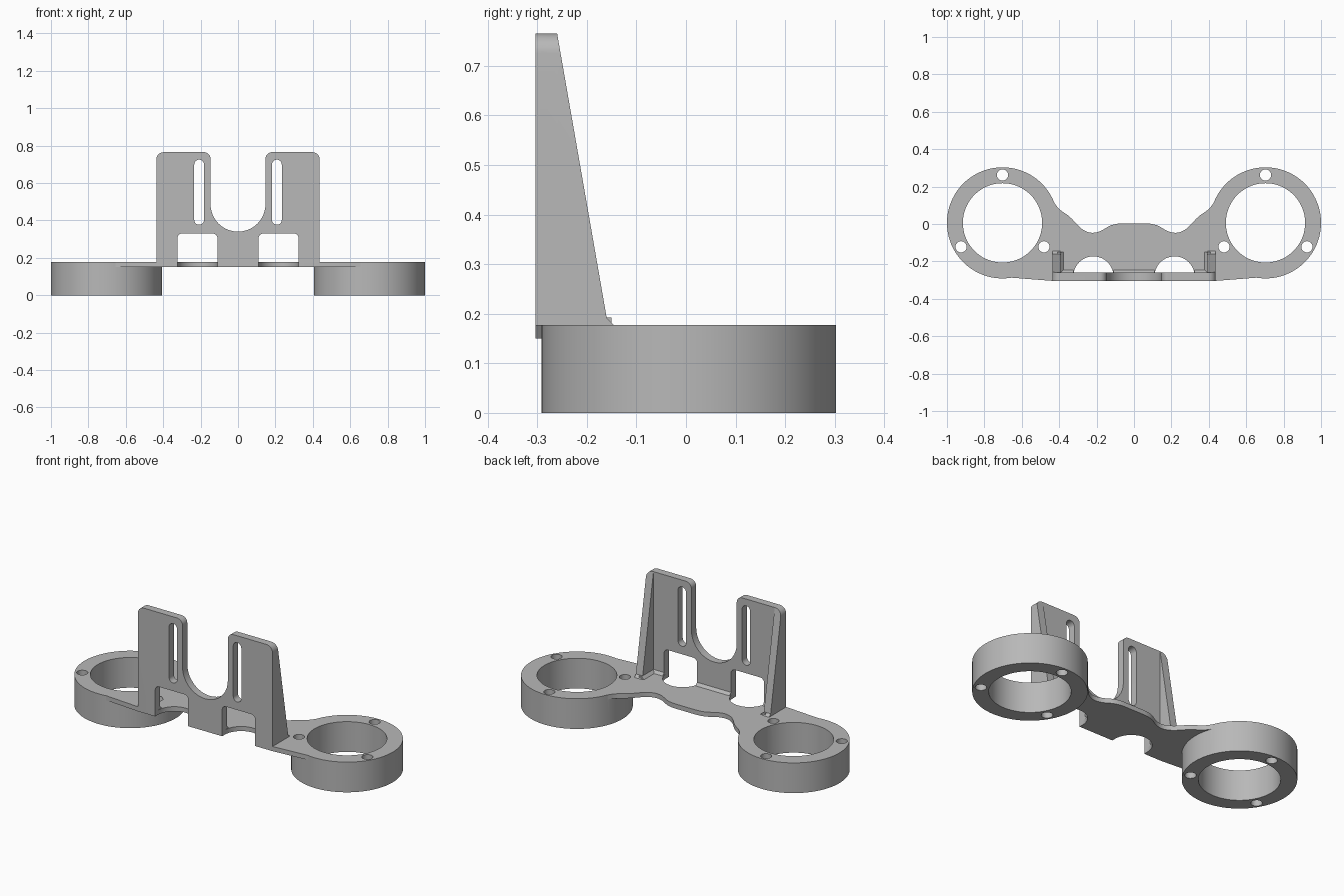
import bpy, bmesh
from math import sin, cos, pi, radians
from mathutils import Vector

cube = bpy.data.objects.get("Cube")
if cube:
    bpy.data.objects.remove(cube, do_unlink=True)

grey = bpy.data.materials.new("plain_grey")
grey.use_nodes = True
COLOUR = (0.48, 0.48, 0.48, 1)
grey.diffuse_color = COLOUR
grey.node_tree.nodes["Principled BSDF"].inputs["Base Color"].default_value = COLOUR

PLATE_LOW, PLATE_TOP = 0.15, 0.177
FRONT, WALL_BACK = -0.304, -0.26
RING_X, RING_Y = 0.703, 0.006


def prism(name, outline, axis, low, high):
    """Extrude a 2D outline along x (y,z), y (x,z) or z (x,y)."""
    place = {"x": lambda a, b, d: (d, a, b),
             "y": lambda a, b, d: (a, d, b),
             "z": lambda a, b, d: (a, b, d)}[axis]
    bm = bmesh.new()
    base = bm.faces.new([bm.verts.new(place(a, b, low)) for a, b in outline])
    top = bmesh.ops.extrude_face_region(bm, geom=[base])["geom"]
    shift = Vector(place(0, 0, high - low))
    bmesh.ops.translate(bm, vec=shift, verts=[v for v in top if isinstance(v, bmesh.types.BMVert)])
    bmesh.ops.recalc_face_normals(bm, faces=bm.faces)
    mesh = bpy.data.meshes.new(name)
    bm.to_mesh(mesh)
    bm.free()
    mesh.materials.append(grey)
    obj = bpy.data.objects.new(name, mesh)
    bpy.context.collection.objects.link(obj)
    return obj


def combine(target, other, operation):
    """Apply a boolean and remove the second object."""
    mod = target.modifiers.new("join", "BOOLEAN")
    mod.operation, mod.solver, mod.object = operation, "EXACT", other
    bpy.context.view_layer.objects.active = target
    bpy.ops.object.modifier_apply(modifier=mod.name)
    bpy.data.objects.remove(other, do_unlink=True)


def circle(x, y, r, n):
    return [(x + r * cos(2 * pi * i / n), y + r * sin(2 * pi * i / n)) for i in range(n)]


def rounded(corners, steps=10):
    """Polygon from (a, b, radius) right-angle corners with filleted arcs."""
    out = []
    for i, (a, b, r) in enumerate(corners):
        p = Vector((a, b))
        if r == 0:
            out.append(p)
            continue
        d1 = (Vector(corners[i - 1][:2]) - p).normalized()
        d2 = (Vector(corners[(i + 1) % len(corners)][:2]) - p).normalized()
        centre = p + (d1 + d2) * r
        for k in range(steps + 1):
            t = k / steps * pi / 2
            out.append(centre - d2 * r * cos(t) - d1 * r * sin(t))
    return [tuple(p) for i, p in enumerate(out) if (p - out[i - 1]).length > 1e-4]


def box(a0, a1, b0, b1, low_r, high_r):
    return rounded([(a0, b0, low_r), (a0, b1, high_r), (a1, b1, high_r), (a1, b0, low_r)])


def spline(pts, steps=5):
    """Smooth curve through the points."""
    p = [Vector(q) for q in pts]
    p = [2 * p[0] - p[1]] + p + [2 * p[-1] - p[-2]]
    out = []
    for a, b, c, d in zip(p, p[1:], p[2:], p[3:]):
        for k in range(steps):
            t = k / steps
            out.append(tuple(0.5 * (2 * b + (c - a) * t + (2 * a - 5 * b + 4 * c - d) * t * t
                                    + (3 * b - a - 3 * c + d) * t ** 3)))
    return out + [tuple(pts[-1])]


# Bridge plate with a wavy back edge
wave = spline([(0.45, 0.155), (0.42, 0.105), (0.395, 0.076), (0.342, 0.037), (0.29, -0.017),
               (0.255, -0.04), (0.22, -0.047), (0.18, -0.038), (0.13, -0.01), (0.09, 0.001),
               (0.05, 0.003)])
half = [(0.437, FRONT), (0.655, -0.287), (0.6, 0)] + wave
bracket = prism("bracket", half + [(-x, y) for x, y in reversed(half)], "z", PLATE_LOW, PLATE_TOP)

# Half-round openings in the front of the plate
for s in (-1, 1):
    arc = [(s * 0.217 + 0.107 * cos(pi * i / 24), -0.28 + 0.107 * sin(pi * i / 24))
           for i in range(25)]
    opening = [(s * 0.217 + 0.107, -0.4)] + arc + [(s * 0.217 - 0.107, -0.4)]
    combine(bracket, prism("plate_cutter", opening, "z", 0.1, 0.25), "DIFFERENCE")

# Upright wall with two tabs and a round-bottomed gap between them
side = [(0.147, 0.34, 0.147), (0.147, 0.765, 0.035), (0.437, 0.765, 0.04), (0.437, 0.16, 0)]
wall_outline = rounded([(-x, z, r) for x, z, r in reversed(side)] + side)
upright = prism("upright", wall_outline, "y", FRONT, WALL_BACK)

# Small sloped foot along the back of the wall
foot = [(-0.28, 0.165), (-0.245, 0.165), (-0.245, PLATE_TOP), (WALL_BACK, 0.192), (-0.28, 0.192)]
combine(upright, prism("wall_foot", foot, "x", -0.41, 0.41), "UNION")

for s in (-1, 1):
    # Windows at the base and long slots in the tabs
    x = s * 0.217
    combine(upright, prism("window_cutter", box(x - 0.107, x + 0.107, 0.1, 0.33, 0, 0.025),
                           "y", -0.4, -0.2), "DIFFERENCE")
    x = s * 0.208
    combine(upright, prism("slot_cutter", box(x - 0.026, x + 0.026, 0.377, 0.725, 0.026, 0.026),
                           "y", -0.4, -0.2), "DIFFERENCE")

    # Tapered side rib, rounded at the top like the tab
    slope = [(-0.29, 0.16), (-0.145, 0.16), (-0.145, PLATE_TOP), (-0.16, 0.192),
             (-0.266, 0.8), (-0.29, 0.8)]
    rib = prism("rib", slope, "x", min(s * 0.393, s * 0.437), max(s * 0.393, s * 0.437))
    limit = rounded([(0, 0.1, 0), (0, 0.765, 0), (s * 0.437, 0.765, 0.04), (s * 0.437, 0.1, 0)])
    combine(rib, prism("rib_limit", limit, "y", -0.4, 0), "INTERSECT")
    toe = [(0.41, 0.165), (0.378, 0.165), (0.378, PLATE_TOP), (0.393, 0.192), (0.41, 0.192)]
    combine(rib, prism("rib_foot", [(s * a, z) for a, z in toe], "y", -0.275, -0.15), "UNION")
    combine(upright, rib, "UNION")

combine(bracket, upright, "UNION")

# Clamp rings with a bore and three screw holes each
for s in (-1, 1):
    x = s * RING_X
    combine(bracket, prism("ring", circle(x, RING_Y, 0.297, 96), "z", 0, PLATE_TOP), "UNION")
    combine(bracket, prism("bore", circle(x, RING_Y, 0.212, 72), "z", -0.1, 0.3), "DIFFERENCE")
    for angle in (90, 210, 330):
        hx = x + 0.256 * cos(radians(angle))
        hy = RING_Y + 0.256 * sin(radians(angle))
        combine(bracket, prism("screw_hole", circle(hx, hy, 0.03, 24), "z", -0.1, 0.3), "DIFFERENCE")

# Smooth curved walls, crisp edges
bpy.ops.object.select_all(action="DESELECT")
bracket.select_set(True)
bpy.context.view_layer.objects.active = bracket
bpy.ops.object.shade_smooth_by_angle(angle=radians(25))
